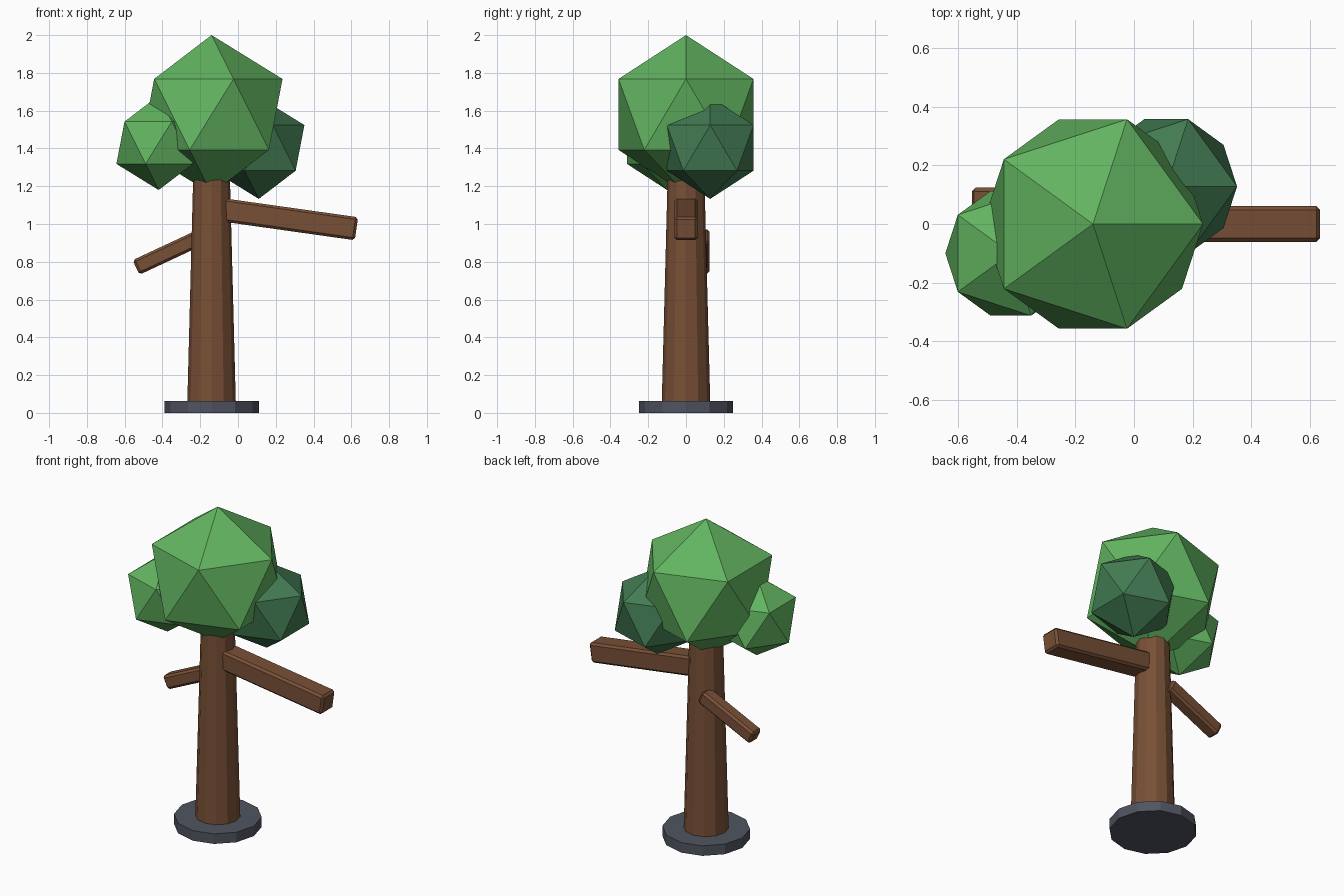
import bpy
import math
from mathutils import Vector

if "Cube" in bpy.data.objects:
    bpy.data.objects.remove(bpy.data.objects["Cube"])

TRUNK_X = -0.14


def material(name, rgb):
    m = bpy.data.materials.new(name)
    m.diffuse_color = (*rgb, 1)
    m.use_nodes = True
    m.node_tree.nodes["Principled BSDF"].inputs["Base Color"].default_value = m.diffuse_color
    return m


leaf = material("light leaf green", (0.122, 0.456, 0.117))
dark_leaf = material("dark leaf green", (0.055, 0.198, 0.086))
bark = material("bark brown", (0.188, 0.080, 0.037))
stone = material("slate grey", (0.080, 0.089, 0.117))


def finish(name, mat):
    ob = bpy.context.object
    ob.name = name
    ob.data.materials.append(mat)
    return ob


def column(name, r1, r2, z1, z2, mat):
    bpy.ops.mesh.primitive_cone_add(vertices=12, radius1=r1, radius2=r2, depth=z2 - z1,
                                    location=(TRUNK_X, 0, (z1 + z2) / 2))
    return finish(name, mat)


def foliage(name, radius, loc, mat):
    bpy.ops.mesh.primitive_ico_sphere_add(subdivisions=1, radius=radius, location=loc)
    return finish(name, mat)


def branch(name, start, end, width):
    # bevelled square bar lying in the xz plane between two points
    a, b = Vector(start), Vector(end)
    d = b - a
    bpy.ops.mesh.primitive_cube_add(size=1, location=(a + b) / 2,
                                    rotation=(0, -math.atan2(d.z, d.x), 0))
    ob = finish(name, bark)
    ob.scale = (d.length, width, width)
    bpy.ops.object.transform_apply(location=False, rotation=False, scale=True)
    bev = ob.modifiers.new("soft edges", "BEVEL")
    bev.width = 0.013
    bev.segments = 1
    return ob


# base and trunk
column("base_disc", 0.25, 0.25, 0, 0.063, stone)
column("trunk", 0.129, 0.096, 0.03, 1.30, bark)

# branches
branch("right_branch", (-0.14, 0, 1.083), (0.627, 0, 0.975), 0.123)
branch("left_branch", (-0.54, 0.082, 0.77), (-0.18, 0.082, 0.938), 0.085)

# leaf clumps
foliage("main_foliage", 0.42, (TRUNK_X, 0, 1.58), leaf)
foliage("left_foliage", 0.25, (-0.42, -0.10, 1.43), leaf)
foliage("right_foliage", 0.27, (0.11, 0.128, 1.403), dark_leaf)
